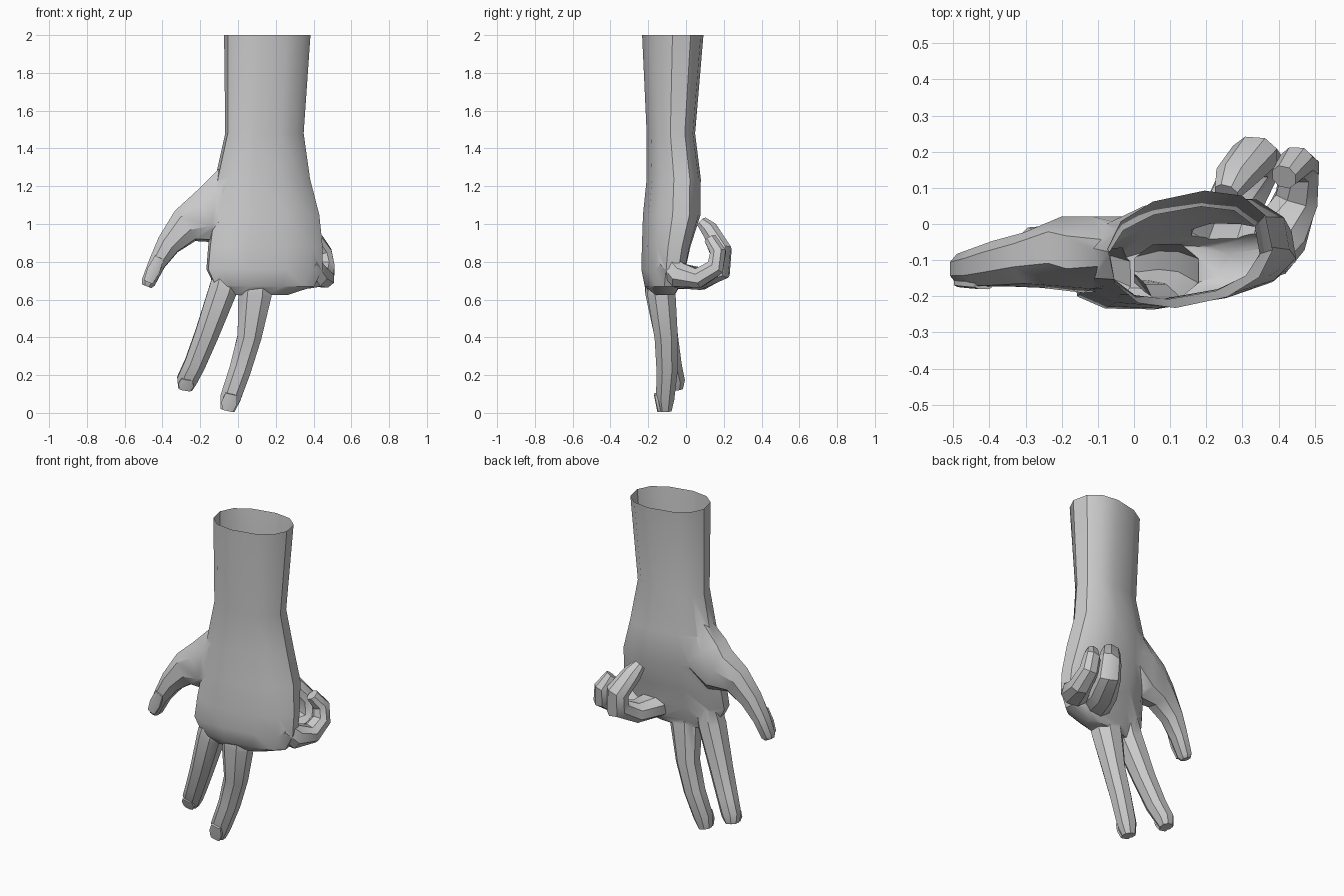
import bpy, bmesh
from math import cos, sin, tau, radians
from mathutils import Vector, Matrix

cube = bpy.data.objects.get("Cube")
if cube:
    bpy.data.objects.remove(cube, do_unlink=True)


def ring(center, side, other, w, d, sides, square):
    """Rounded-square outline around a point."""
    pts = []
    for i in range(sides):
        a = tau * (i + 0.5) / sides
        c, s = cos(a), sin(a)
        u = abs(c) ** square * (1 if c > 0 else -1)
        v = abs(s) ** square * (1 if s > 0 else -1)
        pts.append(center + side * (u * w) + other * (v * d))
    return pts


def loft(name, rings):
    """Closed skin through a list of equal outlines."""
    bm = bmesh.new()
    loops = [[bm.verts.new(p) for p in r] for r in rings]
    for a, b in zip(loops, loops[1:]):
        n = len(a)
        for i in range(n):
            j = (i + 1) % n
            bm.faces.new((a[i], a[j], b[j], b[i]))
    bm.faces.new(loops[0][::-1])
    bm.faces.new(loops[-1])
    bmesh.ops.recalc_face_normals(bm, faces=bm.faces)
    mesh = bpy.data.meshes.new(name)
    bm.to_mesh(mesh)
    bm.free()
    ob = bpy.data.objects.new(name, mesh)
    bpy.context.collection.objects.link(ob)
    return ob


def frame(t):
    """Side and back-of-hand directions for a finger running along t."""
    x = Vector((1, 0, 0))
    side = (x - t * t.dot(x)).normalized()
    return side, t.cross(side)


def finger(name, path):
    """path: (x, y, z, half width, half depth) from the knuckle to the tip."""
    pts = [Vector(p[:3]) for p in path]
    rings = []
    for i, p in enumerate(path):
        t = (pts[min(i + 1, len(pts) - 1)] - pts[max(i - 1, 0)]).normalized()
        rings.append(ring(pts[i], *frame(t), p[3], p[4], 8, 0.9))
    return loft(name, rings)


def nail(name, path):
    """Thin plate set on the back of a fingertip."""
    a, b = Vector(path[-2][:3]), Vector(path[-1][:3])
    side, back = frame((b - a).normalized())
    w, d = path[-2][3:]
    start = a + back * d * 0.85
    end = b + back * path[-1][4] * 0.85
    up = side.cross((end - start).normalized())
    rings = [ring(start.lerp(end, f), side, up, w * k, 0.012, 8, 0.6)
             for f, k in ((-0.3, 0.55), (0.4, 0.75), (1.0, 0.55))]
    return loft(name, rings)


# Forearm and palm: z, centre x, centre y, half width, half depth, twist
arm = [
    (2.0, 0.155, -0.07, 0.23, 0.155, 12),
    (1.48, 0.14, -0.08, 0.21, 0.122, 10),
    (1.24, 0.13, -0.065, 0.255, 0.135, 10),
    (1.05, 0.145, -0.075, 0.29, 0.143, 10),
    (0.88, 0.145, -0.105, 0.31, 0.118, 9),
    (0.76, 0.14, -0.12, 0.315, 0.105, 9),
    (0.67, 0.14, -0.125, 0.27, 0.085, 8),
    (0.625, 0.1, -0.12, 0.17, 0.055, 7),
]
rings = []
for z, x, y, w, d, deg in arm:
    turn = Matrix.Rotation(radians(deg), 3, 'Z')
    rings.append(ring(Vector((x, y, z)), turn @ Vector((1, 0, 0)),
                      turn @ Vector((0, 1, 0)), w, d, 12, 0.85))
hand = loft("hand", rings)

# Digits
thumb = [
    (0.03, -0.08, 1.3, 0.1, 0.08),
    (-0.06, -0.08, 1.11, 0.17, 0.108),
    (-0.17, -0.085, 1.03, 0.15, 0.105),
    (-0.28, -0.1, 0.99, 0.1, 0.077),
    (-0.37, -0.11, 0.89, 0.067, 0.066),
    (-0.43, -0.12, 0.79, 0.048, 0.056),
    (-0.475, -0.125, 0.69, 0.04, 0.045),
    (-0.483, -0.125, 0.67, 0.028, 0.03),
]
index = [
    (-0.03, -0.13, 0.85, 0.07, 0.06),
    (-0.08, -0.14, 0.65, 0.08, 0.083),
    (-0.168, -0.105, 0.41, 0.067, 0.066),
    (-0.228, -0.08, 0.26, 0.06, 0.06),
    (-0.272, -0.055, 0.17, 0.057, 0.052),
    (-0.28, -0.05, 0.125, 0.04, 0.036),
]
middle = [
    (0.11, -0.13, 0.85, 0.07, 0.06),
    (0.09, -0.13, 0.63, 0.095, 0.08),
    (0.06, -0.105, 0.4, 0.068, 0.066),
    (0.012, -0.1, 0.23, 0.062, 0.06),
    (-0.04, -0.11, 0.08, 0.058, 0.052),
    (-0.055, -0.11, 0.012, 0.04, 0.036),
]
ring_finger = [
    (0.22, -0.12, 0.77, 0.08, 0.05),
    (0.24, -0.04, 0.725, 0.09, 0.075),
    (0.29, 0.08, 0.71, 0.08, 0.062),
    (0.34, 0.18, 0.755, 0.074, 0.062),
    (0.335, 0.19, 0.86, 0.068, 0.055),
    (0.275, 0.125, 0.97, 0.055, 0.047),
    (0.255, 0.085, 1.01, 0.035, 0.032),
]
pinky = [
    (0.36, -0.1, 0.79, 0.07, 0.06),
    (0.405, -0.03, 0.725, 0.08, 0.072),
    (0.45, 0.07, 0.715, 0.064, 0.056),
    (0.46, 0.155, 0.77, 0.055, 0.052),
    (0.45, 0.17, 0.85, 0.05, 0.045),
    (0.415, 0.13, 0.92, 0.037, 0.035),
]
digits = {"thumb": thumb, "index_finger": index, "middle_finger": middle,
          "ring_finger": ring_finger, "little_finger": pinky}

# Fuse the digits into one skin
bpy.context.view_layer.objects.active = hand
for name, path in digits.items():
    part = finger(name, path)
    mod = hand.modifiers.new(name, 'BOOLEAN')
    mod.operation = 'UNION'
    mod.solver = 'EXACT'
    mod.object = part
    bpy.ops.object.modifier_apply(modifier=mod.name)
    bpy.data.objects.remove(part, do_unlink=True)

# Open the top of the forearm
bm = bmesh.new()
bm.from_mesh(hand.data)
top = [f for f in bm.faces if all(v.co.z > 1.99 for v in f.verts)]
bmesh.ops.delete(bm, geom=top, context='FACES')
bm.to_mesh(hand.data)
bm.free()

nails = [nail("thumb_nail", thumb[:-1]), nail("index_nail", index),
         nail("middle_nail", middle)]

# Smooth shading with sharp creases
bpy.ops.object.select_all(action='DESELECT')
for ob in [hand] + nails:
    ob.select_set(True)
bpy.context.view_layer.objects.active = hand
bpy.ops.object.shade_smooth_by_angle(angle=radians(35))
